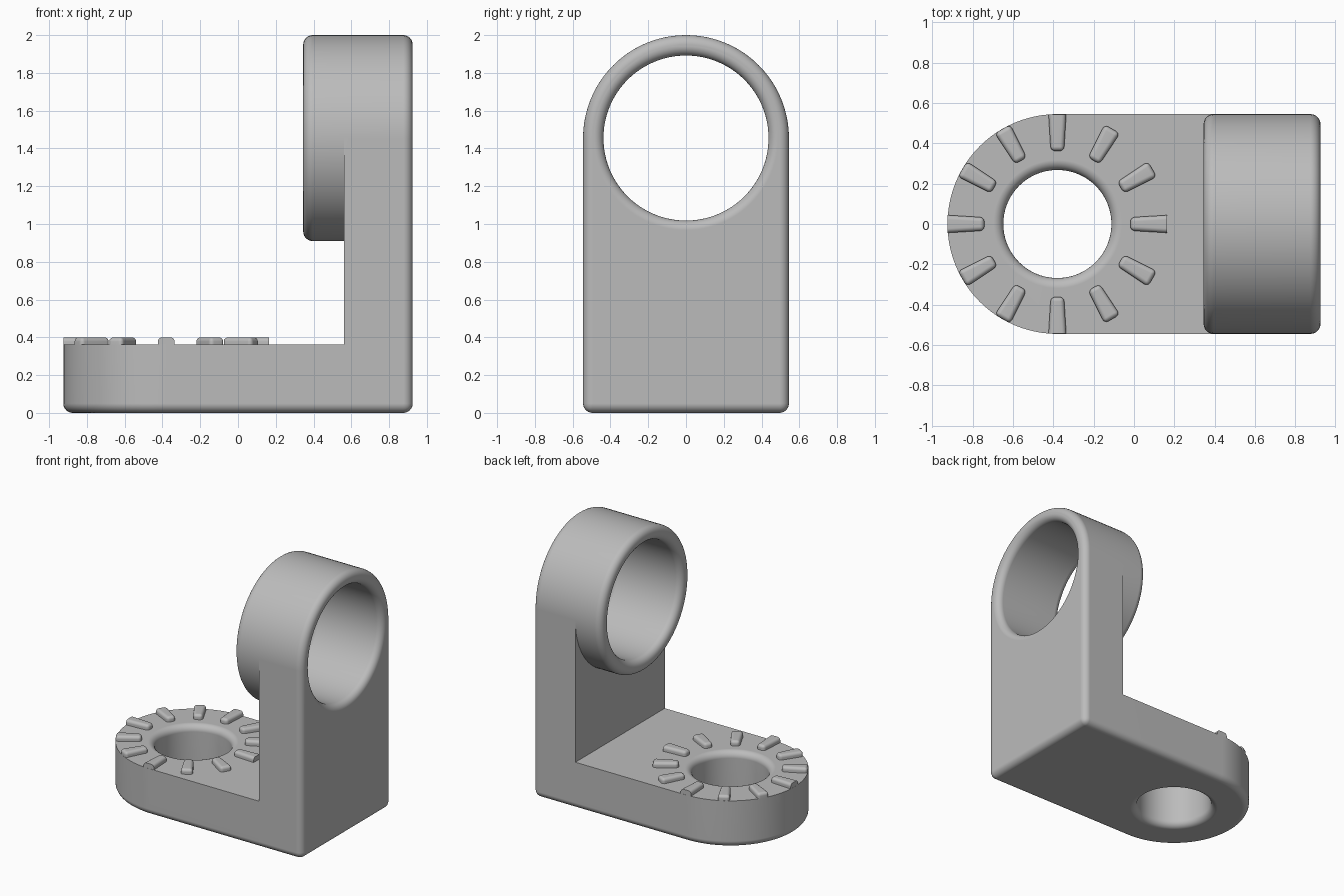
import bpy, bmesh
from math import sin, cos, pi, radians
from mathutils import Matrix, Vector

R = 0.545            # outer radius of both rounded ends
BORE, HOLE = 0.437, 0.268
T = 0.362            # plate thickness
XB, XI, XR = 0.925, 0.562, 0.345   # outer face, inner face, ring end
ZC, XC = 1.455, -0.38              # bore height, hole position
F = 0.05             # fillet radius
SEG = 96

cube = bpy.data.objects.get("Cube")
if cube:
    bpy.data.objects.remove(cube, do_unlink=True)

mat = bpy.data.materials.new("plain_grey")
mat.use_nodes = True
grey = (0.5, 0.5, 0.5, 1)
mat.diffuse_color = grey
mat.node_tree.nodes["Principled BSDF"].inputs["Base Color"].default_value = grey


def near(a, b):
    return abs(a - b) < 1e-4


def to_object(bm, name):
    bmesh.ops.recalc_face_normals(bm, faces=bm.faces)
    mesh = bpy.data.meshes.new(name)
    bm.to_mesh(mesh)
    bm.free()
    mesh.materials.append(mat)
    obj = bpy.data.objects.new(name, mesh)
    bpy.context.collection.objects.link(obj)
    return obj


def activate(obj):
    bpy.ops.object.select_all(action='DESELECT')
    obj.select_set(True)
    bpy.context.view_layer.objects.active = obj


def smooth(obj):
    activate(obj)
    bpy.ops.object.shade_smooth_by_angle(angle=radians(30))
    mod = obj.modifiers.new("weighted_normals", 'WEIGHTED_NORMAL')
    mod.keep_sharp = True


def prism(points, offset, rule, width, segments=6):
    """Extrude a flat outline and round the edges chosen by a rule."""
    bm = bmesh.new()
    face = bm.faces.new([bm.verts.new(p) for p in points])
    ext = bmesh.ops.extrude_face_region(bm, geom=[face], use_keep_orig=True)
    moved = [v for v in ext["geom"] if isinstance(v, bmesh.types.BMVert)]
    bmesh.ops.translate(bm, verts=moved, vec=offset)
    bmesh.ops.recalc_face_normals(bm, faces=bm.faces)
    edges = [e for e in bm.edges if rule(e.verts[0].co, e.verts[1].co)]
    bmesh.ops.bevel(bm, geom=edges, offset=width, offset_type='OFFSET',
                    segments=segments, profile=0.5, affect='EDGES')
    return bm


def lathe(profile, matrix, name):
    """Spin (radius, height) points about z, then place the result."""
    bm = bmesh.new()
    verts = [bm.verts.new((r, 0, h)) for r, h in profile]
    edges = [bm.edges.new((a, b)) for a, b in zip(verts, verts[1:] + verts[:1])]
    bmesh.ops.spin(bm, geom=verts + edges, axis=(0, 0, 1), cent=(0, 0, 0),
                   steps=SEG, angle=2 * pi)
    bmesh.ops.remove_doubles(bm, verts=bm.verts, dist=1e-5)
    # drop the degenerate line left on the axis
    loose = [e for e in bm.edges if not e.link_faces]
    bmesh.ops.delete(bm, geom=loose, context='EDGES')
    bm.transform(matrix)
    return to_object(bm, name)


def fillet(r, h, start, end):
    """Quarter-circle of (radius, height) points about a centre."""
    return [(r + F * cos(radians(start + (end - start) * i / 6)),
             h + F * sin(radians(start + (end - start) * i / 6)))
            for i in range(7)]


def cut(obj, cutter):
    mod = obj.modifiers.new("bore", 'BOOLEAN')
    mod.operation, mod.solver, mod.object = 'DIFFERENCE', 'EXACT', cutter
    activate(obj)
    bpy.ops.object.modifier_apply(modifier=mod.name)
    bpy.data.objects.remove(cutter, do_unlink=True)


def arc(start):
    return [(R * cos(start + pi * i / (SEG // 2)), R * sin(start + pi * i / (SEG // 2)))
            for i in range(SEG // 2 + 1)]


# Base plate: rounded end, softened underside, hole with rounded rims
outline = [(XC + x, y, 0) for x, y in arc(pi / 2)] + [(XI, -R, 0), (XI, R, 0)]
base = to_object(prism(
    outline, (0, 0, T),
    lambda a, b: near(a.z, 0) and near(b.z, 0) and not (near(a.x, XI) and near(b.x, XI)),
    F), "base_plate")
spool = ([(0, -0.1), (HOLE + F, -0.1)] + fillet(HOLE + F, F, 270, 180)
         + fillet(HOLE + F, T - F, 180, 90) + [(HOLE + F, T + 0.1), (0, T + 0.1)])
cut(base, lathe(spool, Matrix.Translation((XC, 0, 0)), "base_cutter"))
smooth(base)

# Upright plate: arched top, softened outer face and lower sides
outline = [(XI, x, ZC + y) for x, y in arc(0)] + [(XI, -R, 0), (XI, R, 0)]
upright = to_object(prism(
    outline, (XB - XI, 0, 0),
    lambda a, b: (near(a.x, XB) and near(b.x, XB))
    or (near(a.z, 0) and near(b.z, 0) and near(a.y, b.y)),
    F), "upright_plate")
turn = Matrix.Rotation(pi / 2, 4, 'Y')
depth = XB - XI
spool = ([(0, -0.1), (BORE, -0.1)] + fillet(BORE + F, depth - F, 180, 90)
         + [(BORE + F, depth + 0.1), (0, depth + 0.1)])
cut(upright, lathe(spool, Matrix.Translation((XI, 0, ZC)) @ turn, "upright_cutter"))
smooth(upright)

# Ring collar standing out from the upright
length = XI - XR
profile = ([(R, length)] + fillet(R - F, F, 0, -90)
           + fillet(BORE + F, F, 270, 180) + [(BORE, length)])
smooth(lathe(profile, Matrix.Translation((XR, 0, ZC)) @ turn, "ring_collar"))

# Twelve tapered ridges around the hole
r0, r1, z0, z1 = 0.362, R - 0.001, T - 0.01, 0.4
for i in range(12):
    flush = i % 3 == 0

    def ridge_rule(a, b):
        outer = near(a.x, r1) and near(b.x, r1)
        bottom = near(a.z, z0) and near(b.z, z0)
        return not bottom and not (flush and outer)

    pts = [(r0, -0.033, z0), (r1, -0.044, z0), (r1, 0.044, z0), (r0, 0.033, z0)]
    bm = prism(pts, (0, 0, z1 - z0), ridge_rule, 0.022, 4)
    bm.transform(Matrix.Translation((XC, 0, 0)) @ Matrix.Rotation(i * pi / 6, 4, 'Z'))
    smooth(to_object(bm, f"ridge_{i + 1}"))
